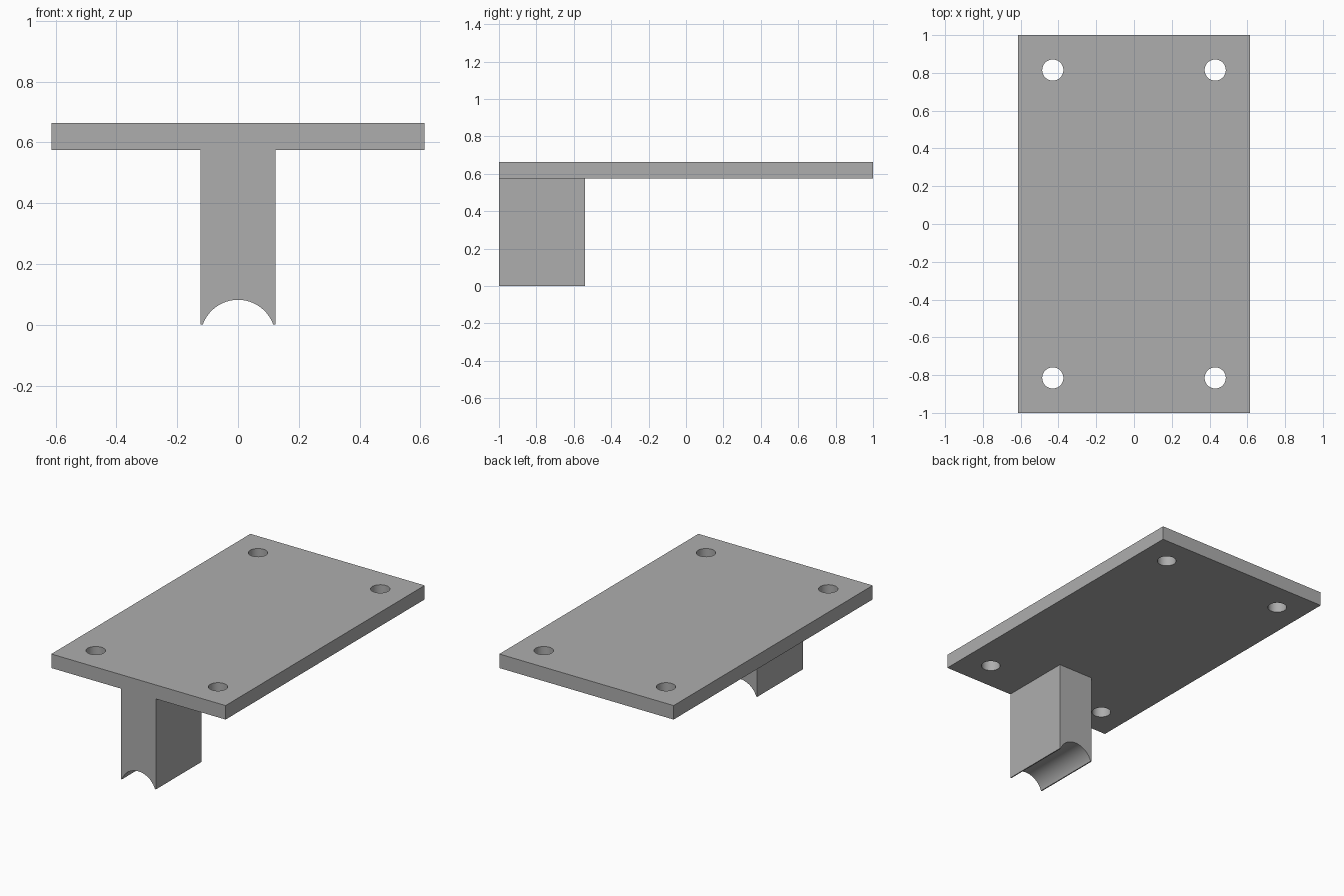
import bpy, bmesh, math

cube = bpy.data.objects.get("Cube")
if cube:
    bpy.data.objects.remove(cube, do_unlink=True)

grey = bpy.data.materials.new("plain grey")
grey.use_nodes = True
grey.diffuse_color = (0.42, 0.42, 0.42, 1)
grey.node_tree.nodes["Principled BSDF"].inputs["Base Color"].default_value = grey.diffuse_color

HALF_WIDTH, HALF_LENGTH = 0.613, 1.0
PLATE_BOTTOM, PLATE_TOP = 0.575, 0.664
POST_HALF, POST_BACK = 0.123, -0.54
HOLE_X, HOLE_Y, HOLE_RADIUS = 0.43, 0.815, 0.056
GROOVE_HALF, GROOVE_HEIGHT = 0.116, 0.082


def make_object(name, bm):
    bmesh.ops.recalc_face_normals(bm, faces=bm.faces)
    mesh = bpy.data.meshes.new(name)
    bm.to_mesh(mesh)
    bm.free()
    mesh.materials.append(grey)
    obj = bpy.data.objects.new(name, mesh)
    bpy.context.collection.objects.link(obj)
    return obj


def extrude_profile(name, points, depth):
    """Extrude a closed outline of 3D points along the vector depth."""
    bm = bmesh.new()
    face = bm.faces.new([bm.verts.new(p) for p in points])
    result = bmesh.ops.extrude_face_region(bm, geom=[face], use_keep_orig=True)
    moved = [g for g in result["geom"] if isinstance(g, bmesh.types.BMVert)]
    bmesh.ops.translate(bm, verts=moved, vec=depth)
    return make_object(name, bm)


# Plate with T-shaped post: front part of the outline, with the round groove
radius = (GROOVE_HALF ** 2 + GROOVE_HEIGHT ** 2) / (2 * GROOVE_HEIGHT)
centre_z = GROOVE_HEIGHT - radius
span = math.asin(GROOVE_HALF / radius)
if centre_z > 0:
    span = math.pi - span
arc = []
for i in range(33):
    a = -span + 2 * span * i / 32
    arc.append((radius * math.sin(a), -HALF_LENGTH, centre_z + radius * math.cos(a)))

outline = [(-POST_HALF, -HALF_LENGTH, PLATE_BOTTOM), (-POST_HALF, -HALF_LENGTH, 0)]
outline += arc
outline += [(POST_HALF, -HALF_LENGTH, 0), (POST_HALF, -HALF_LENGTH, PLATE_BOTTOM)]
post = extrude_profile("grooved_post", outline, (0, POST_BACK + HALF_LENGTH, 0))

# Flat mounting plate
corners = [(sx * HALF_WIDTH, sy * HALF_LENGTH, PLATE_BOTTOM)
           for sx, sy in ((-1, -1), (1, -1), (1, 1), (-1, 1))]
plate = extrude_profile("mounting_plate", corners, (0, 0, PLATE_TOP - PLATE_BOTTOM))

# Four screw holes cut through the plate
bm = bmesh.new()
for sx in (-1, 1):
    for sy in (-1, 1):
        new = bmesh.ops.create_cone(bm, cap_ends=True, segments=48, radius1=HOLE_RADIUS,
                                    radius2=HOLE_RADIUS, depth=0.4)
        bmesh.ops.translate(bm, verts=new["verts"],
                            vec=(sx * HOLE_X, sy * HOLE_Y, PLATE_BOTTOM))
cutter = make_object("hole_cutter", bm)
cutter.hide_render = True
cutter.display_type = 'WIRE'

cut = plate.modifiers.new("screw holes", 'BOOLEAN')
cut.operation = 'DIFFERENCE'
cut.solver = 'EXACT'
cut.object = cutter
bpy.ops.object.select_all(action='DESELECT')
bpy.context.view_layer.objects.active = plate
plate.select_set(True)
bpy.ops.object.modifier_apply(modifier=cut.name)
bpy.data.objects.remove(cutter, do_unlink=True)

# Smooth the round walls, keep the edges sharp
post.select_set(True)
bpy.ops.object.shade_smooth_by_angle(angle=math.radians(30))
